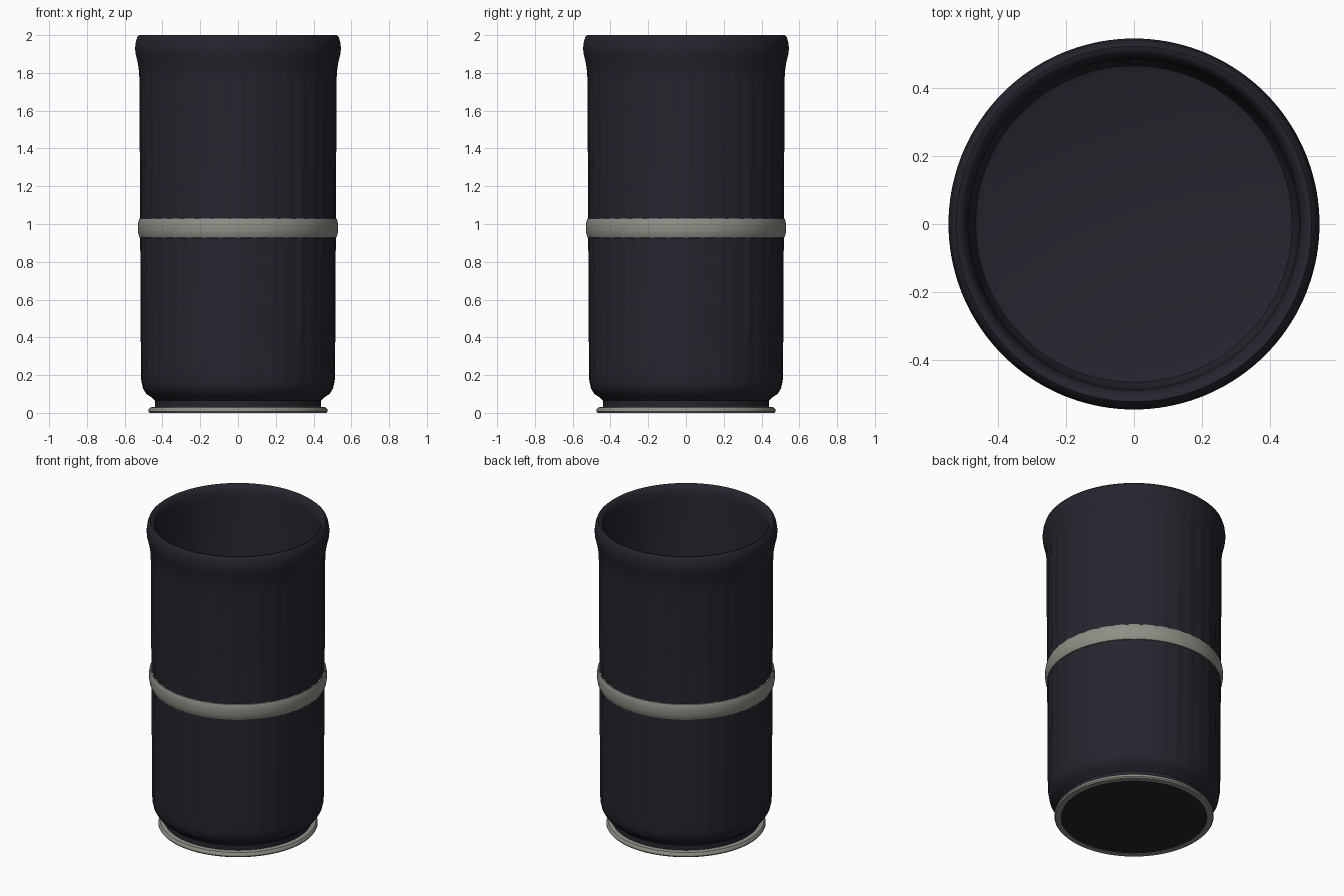
import bpy, bmesh, math

if "Cube" in bpy.data.objects:
    bpy.data.objects.remove(bpy.data.objects["Cube"])


def material(name, rgb):
    m = bpy.data.materials.new(name)
    m.diffuse_color = (*rgb, 1)
    m.use_nodes = True
    m.node_tree.nodes["Principled BSDF"].inputs["Base Color"].default_value = m.diffuse_color
    return m


DARK = material("dark navy", (0.018, 0.018, 0.027))
GREY = material("warm grey", (0.27, 0.275, 0.235))
SEG, FLUTES = 144, 36


def lathe(name, profile, mat, closed=False, flutes=None):
    """Revolve (radius, z) points; radius 0 becomes a single pole vertex.
    flutes: {profile index: depth} for rings that carry shallow grooves."""
    bm = bmesh.new()
    flutes = flutes or {}
    rings = []
    for k, (r, z) in enumerate(profile):
        if r == 0:
            rings.append([bm.verts.new((0, 0, z))] * SEG)
            continue
        ring = []
        for i in range(SEG):
            a = 2 * math.pi * i / SEG
            rr = r - flutes.get(k, 0) * (0.5 - 0.5 * math.cos(FLUTES * a))
            ring.append(bm.verts.new((rr * math.cos(a), rr * math.sin(a), z)))
        rings.append(ring)
    pairs = list(zip(rings, rings[1:]))
    if closed:
        pairs.append((rings[-1], rings[0]))
    for lo, hi in pairs:
        for i in range(SEG):
            j = (i + 1) % SEG
            quad = [lo[i], lo[j], hi[j], hi[i]]
            bm.faces.new(list(dict.fromkeys(quad)))
    bmesh.ops.recalc_face_normals(bm, faces=bm.faces)
    me = bpy.data.meshes.new(name)
    bm.to_mesh(me)
    bm.free()
    me.materials.append(mat)
    ob = bpy.data.objects.new(name, me)
    bpy.context.collection.objects.link(ob)
    bpy.ops.object.select_all(action='DESELECT')
    ob.select_set(True)
    bpy.context.view_layer.objects.active = ob
    bpy.ops.object.shade_smooth_by_angle(angle=math.radians(40))
    return ob


# Cup body: underside, foot, fluted wall, flared lip, inner wall and floor
body = [(0, 0.004), (0.44, 0.004), (0.44, 0.065), (0.455, 0.08),
        (0.485, 0.10), (0.503, 0.13), (0.512, 0.17), (0.514, 0.22),
        (0.518, 0.95), (0.522, 1.76), (0.524, 1.81), (0.532, 1.86),
        (0.542, 1.90), (0.545, 1.93), (0.541, 1.965), (0.533, 1.99),
        (0.522, 2.0), (0.51, 1.998), (0.498, 1.985), (0.49, 1.965),
        (0.485, 1.93), (0.48, 0.16), (0.465, 0.125), (0.44, 0.115), (0, 0.11)]
lathe("cup_body", body, DARK, flutes={6: 0.003, 7: 0.006, 8: 0.006, 9: 0.006, 10: 0.003})

# Raised band around the middle
lathe("middle_band", [(0.505, 0.925), (0.52, 0.928), (0.527, 0.945), (0.53, 0.965),
                      (0.53, 0.995), (0.527, 1.015), (0.522, 1.028), (0.505, 1.03)],
      GREY, closed=True)

# Thin ring at the foot
lathe("base_ring", [(0.437, 0.0), (0.468, 0.0), (0.475, 0.008),
                    (0.474, 0.018), (0.465, 0.029), (0.437, 0.033)],
      GREY, closed=True)
